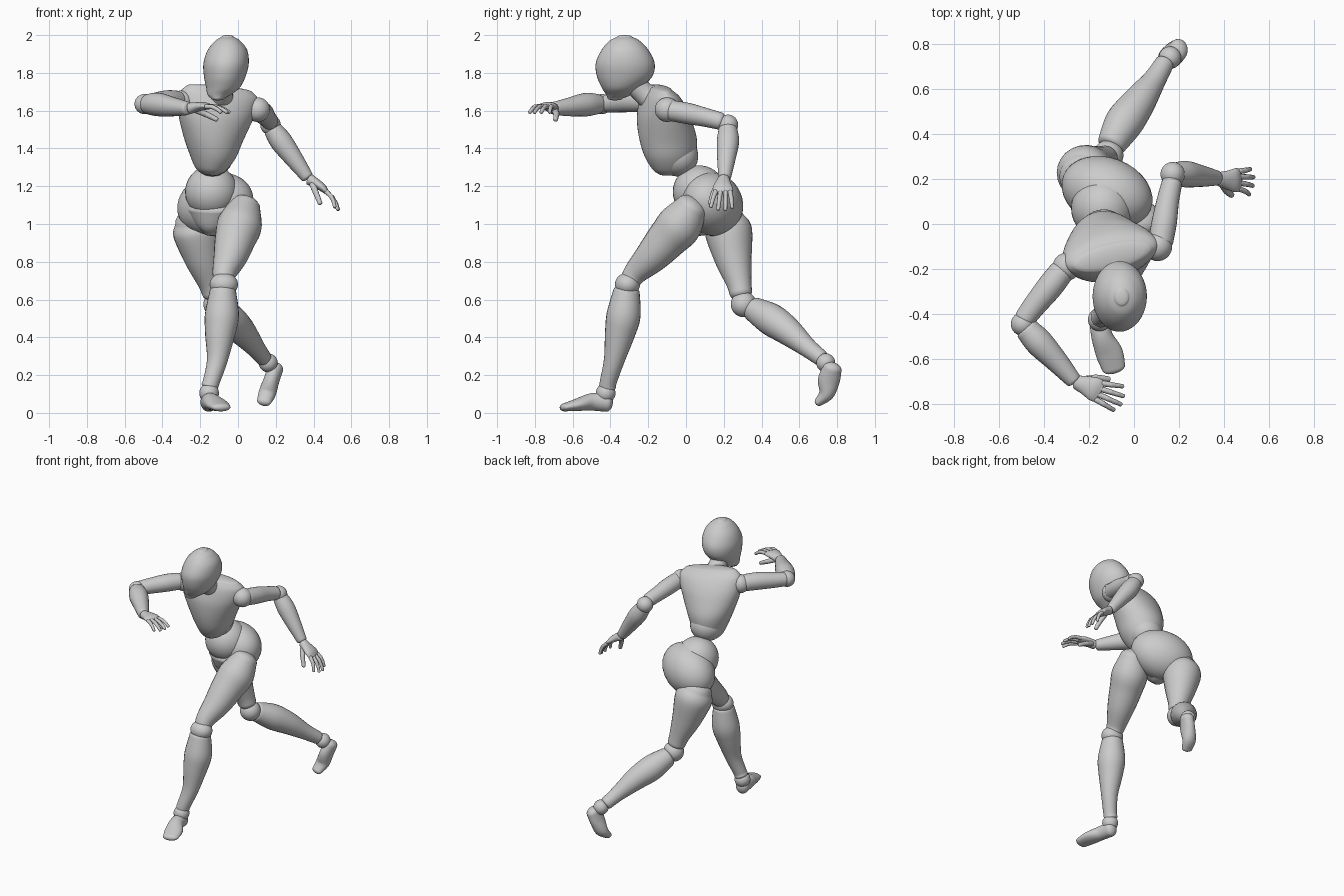
import bpy, bmesh
from math import sin, cos, pi
from mathutils import Vector, Matrix


def sample(secs, sub=6):
    """Catmull-Rom through (x, y, z, ru, rv) sections."""
    s = [list(k) + [k[3]] if len(k) == 4 else list(k) for k in secs]
    p = [s[0]] + s + [s[-1]]
    out = []
    for i in range(1, len(p) - 2):
        for j in range(sub):
            t = j / sub
            out.append([.5 * (2*b + (c-a)*t + (2*a-5*b+4*c-d)*t*t + (3*b-a-3*c+d)*t**3)
                        for a, b, c, d in zip(p[i-1], p[i], p[i+1], p[i+2])])
    return out + [s[-1]]


def loft(bm, secs, hint=(1, 0, 0), axis=None, cap=.6, n=24, sub=6):
    """Elliptic rings along a path, closed with rounded ends."""
    pts = sample(secs, sub)
    pos = [Vector(p[:3]) for p in pts]
    rings = []
    for i, p in enumerate(pts):
        t = Vector(axis) if axis else pos[min(i+1, len(pts)-1)] - pos[max(i-1, 0)]
        rings.append((pos[i], p[3], p[4], t.normalized()))

    def rounding(ring, sign):
        c, ru, rv, t = ring
        r = cap * (ru + rv) / 2
        return [(c + t*sign*r*sin(a), ru*cos(a), rv*cos(a), t)
                for a in (pi/2*k/5 for k in range(1, 5))], c + t*sign*r
    head, tip0 = rounding(rings[0], -1)
    tail, tip1 = rounding(rings[-1], 1)
    rows = []
    for c, ru, rv, t in head[::-1] + rings + tail:
        u = Vector(hint)
        u = (u - t*u.dot(t)).normalized()
        v = t.cross(u)
        rows.append([bm.verts.new(c + u*ru*cos(2*pi*k/n) + v*rv*sin(2*pi*k/n)) for k in range(n)])
    for a, b in zip(rows, rows[1:]):
        for k in range(n):
            bm.faces.new((a[k], a[(k+1) % n], b[(k+1) % n], b[k]))
    for row, tip in ((rows[0], tip0), (rows[-1], tip1)):
        v = bm.verts.new(tip)
        for k in range(n):
            bm.faces.new((row[k], row[(k+1) % n], v))


def finish(name, bm):
    bmesh.ops.recalc_face_normals(bm, faces=bm.faces)
    for f in bm.faces:
        f.smooth = True
    me = bpy.data.meshes.new(name)
    bm.to_mesh(me)
    bm.free()
    ob = bpy.data.objects.new(name, me)
    bpy.context.collection.objects.link(ob)


def part(name, secs, **kw):
    bm = bmesh.new()
    loft(bm, secs, **kw)
    finish(name, bm)


def ball(name, c, r, xdir=(1, 0, 0)):
    """Ellipsoid whose local x follows xdir."""
    r = (r, r, r) if isinstance(r, float) else r
    x = Vector(xdir).normalized()
    y = Vector((0, 0, 1)).cross(x).normalized()
    rot = Matrix((x, y, x.cross(y))).transposed().to_4x4()
    bm = bmesh.new()
    bmesh.ops.create_uvsphere(bm, u_segments=32, v_segments=20, radius=1,
                              matrix=Matrix.Translation(c) @ rot @ Matrix.Diagonal((*r, 1)))
    finish(name, bm)


def hand(name, wrist, d, side, palm):
    """d = finger direction, side = towards thumb, palm = palm normal."""
    w = Vector(wrist)
    d = Vector(d).normalized()
    s = Vector(side)
    s = (s - d*s.dot(d)).normalized()
    p = Vector(palm)
    p = (p - d*p.dot(d) - s*p.dot(s)).normalized()

    def at(a, b, c, *r):
        return (*(w + d*a + s*b + p*c), *r)
    bm = bmesh.new()
    loft(bm, [at(0, 0, 0, .032, .03), at(.04, .003, -.008, .042, .025),
              at(.08, .003, -.012, .053, .021), at(.105, 0, -.01, .052, .015)], hint=s, cap=.4)

    def digit(joints, r):
        for a, b in zip(joints, joints[1:]):
            a, b = Vector(a), Vector(b)
            m = (a + b) / 2
            loft(bm, [at(*a, r), at(*m, r*.92), at(*b, r*.9)], hint=s, n=10, sub=2, cap=.7)
            r *= .9
    # four fingers fanning from the knuckles, thumb below
    for b0, b1, length in ((.04, .062, .085), (.014, .023, .105), (-.013, -.015, .108), (-.038, -.05, .088)):
        digit([(.11 + length*f, b0 + (b1-b0)*f, c)
               for f, c in ((0, -.01), (.42, -.008), (.74, .004), (1, .02))], .0135)
    digit([(.03, .025, .01), (.07, .05, .03), (.1, .06, .045), (.125, .067, .058)], .018)
    finish(name, bm)


# head and neck
part("head", [(-.108, -.375, 1.665, .035, .04), (-.1, -.355, 1.685, .062, .068),
              (-.08, -.343, 1.72, .088, .102), (-.07, -.325, 1.78, .11, .146),
              (-.063, -.322, 1.85, .12, .156), (-.056, -.323, 1.92, .105, .125),
              (-.054, -.325, 1.97, .066, .08), (-.055, -.325, 1.99, .033, .04)],
     axis=(0, 0, 1), cap=.28, n=40)
part("neck", [(-.09, -.17, 1.66, .075), (-.088, -.22, 1.69, .06), (-.08, -.28, 1.75, .058)])

# ribcage with the rounded lower opening
part("ribcage", [(-.15, -.085, 1.265, .045, .06), (-.145, -.08, 1.29, .08, .098),
                 (-.135, -.085, 1.36, .122, .135), (-.132, -.095, 1.45, .158, .152),
                 (-.122, -.115, 1.55, .195, .142), (-.11, -.125, 1.62, .213, .122),
                 (-.1, -.135, 1.68, .212, .092), (-.097, -.145, 1.715, .18, .06)],
     hint=(.97, .23, -.1), axis=(.1, 0, 1), cap=.15, n=48)
ball("ribcage_core", (-.135, -.045, 1.36), (.11, .11, .108), (.97, .23, 0))

# waist and pelvis
ball("waist", (-.14, .07, 1.17), .14)
ball("pelvis", (-.12, .14, 1.105), (.212, .155, .165), (.33, -.13, .1))
part("crotch", [(-.13, .09, 1.08, .15, .13), (-.13, .1, 1.01, .1, .11), (-.13, .11, .97, .055, .08)],
     hint=(.33, -.13, 0), cap=.4)

# left leg, stepping forward
part("left_thigh", [(.035, .03, 1.09, .085), (.01, -.03, 1.0, .118), (-.015, -.1, .92, .108),
                    (-.04, -.18, .83, .09), (-.07, -.26, .75, .066), (-.075, -.29, .71, .056)])
ball("left_knee", (-.075, -.31, .68), (.075, .066, .062))
part("left_shin", [(-.08, -.315, .645, .07), (-.085, -.33, .52, .09), (-.095, -.35, .42, .08),
                   (-.11, -.38, .28, .055), (-.14, -.41, .17, .045), (-.15, -.415, .14, .045)], cap=.4)
ball("left_ankle", (-.153, -.425, .105), .052)
part("left_foot", [(-.155, -.42, .056, .044, .05), (-.142, -.5, .058, .048, .046),
                   (-.11, -.575, .043, .06, .033), (-.09, -.64, .03, .052, .022)],
     hint=(1, .2, 0), cap=.7)

# right leg, trailing behind
part("right_thigh", [(-.235, .21, 1.02, .1), (-.22, .225, .96, .125), (-.185, .25, .82, .1),
                     (-.145, .28, .69, .068), (-.13, .29, .635, .06)])
ball("right_knee", (-.115, .305, .575), .068)
part("right_shin", [(-.1, .355, .55, .065), (-.045, .45, .495, .085), (.02, .54, .432, .075),
                    (.09, .64, .348, .052), (.135, .715, .29, .043)], cap=.4)
ball("right_ankle", (.16, .74, .265), .05)
part("right_foot", [(.198, .775, .235, .042, .05), (.178, .757, .175, .042, .058),
                    (.155, .745, .105, .046, .042), (.138, .705, .06, .038, .024)], cap=.7)

# left arm, swung back
ball("left_shoulder", (.105, -.1, 1.605), .065)
part("left_upper_arm", [(.12, -.075, 1.6, .055), (.135, .01, 1.585, .056), (.15, .1, 1.565, .05),
                        (.168, .18, 1.545, .046)])
ball("left_elbow", (.172, .222, 1.525), .054)
part("left_forearm", [(.185, .222, 1.5, .05), (.23, .222, 1.435, .059), (.3, .213, 1.34, .048),
                      (.365, .205, 1.25, .034)], cap=.4)
hand("left_hand", (.38, .2, 1.235), (.75, -.03, -.66), (0, -1, 0), (-.66, 0, -.75))

# right arm, bent across the front
ball("right_shoulder", (-.3, -.19, 1.645), .062)
part("right_upper_arm", [(-.325, -.215, 1.65, .056), (-.375, -.28, 1.65, .058),
                         (-.44, -.36, 1.643, .052), (-.485, -.42, 1.638, .047)])
ball("right_elbow", (-.495, -.445, 1.635), .053)
part("right_forearm", [(-.475, -.47, 1.635, .054), (-.42, -.53, 1.632, .062), (-.34, -.615, 1.62, .05),
                       (-.27, -.695, 1.612, .036)], cap=.4)
hand("right_hand", (-.255, -.705, 1.612), (.92, -.38, 0), (.38, .92, 0), (0, 0, -1))
